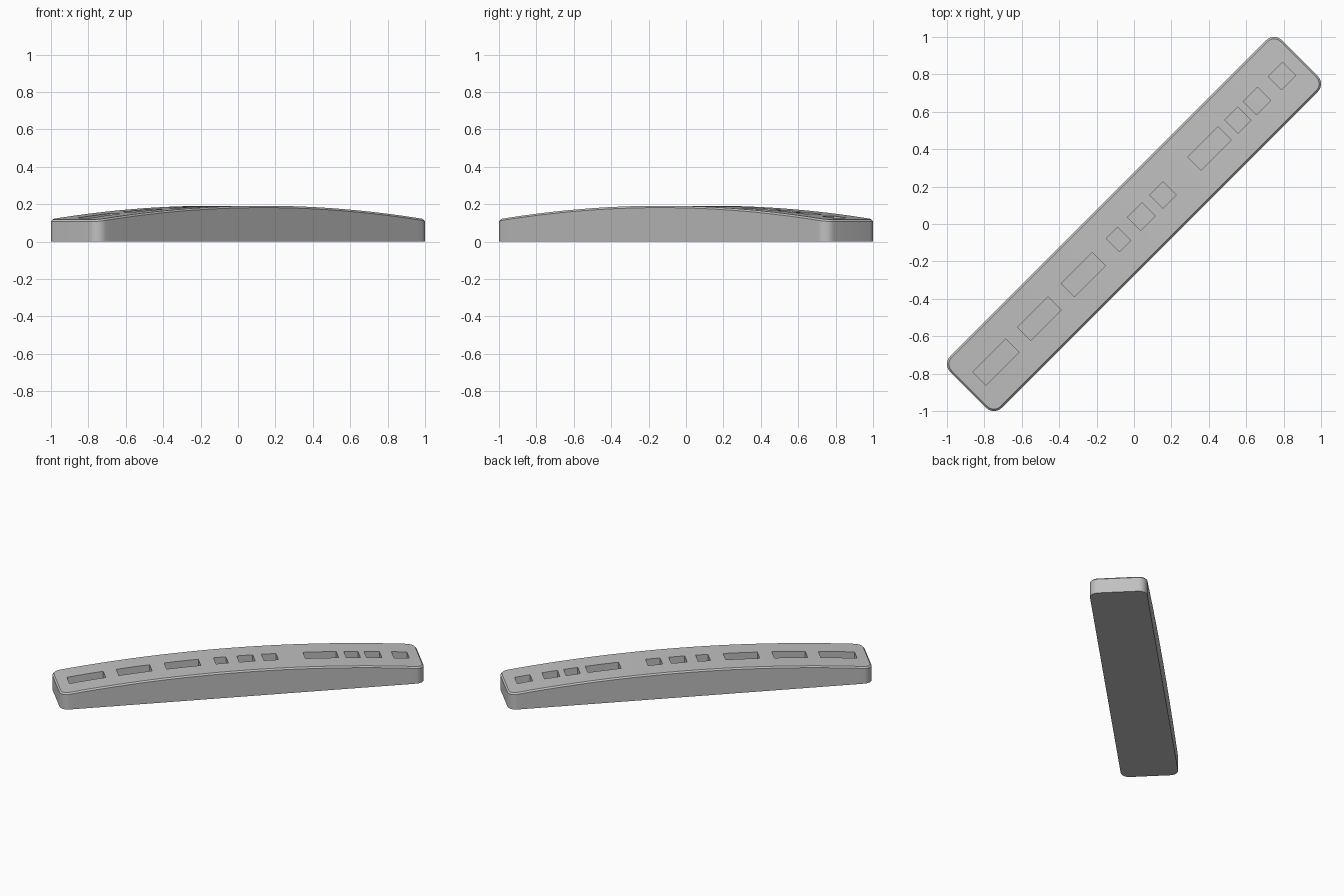
import bpy, bmesh, math

cube = bpy.data.objects.get("Cube")
if cube:
    bpy.data.objects.remove(cube, do_unlink=True)

HALF_LEN, HALF_WID, CORNER = 1.254, 0.195, 0.06
RIM, DEPTH, SLOT = 0.01, 0.06, 0.05
# start and end of each slot along the bar
SLOTS = [(-1.17, -0.92), (-0.83, -0.6), (-0.5, -0.265), (-0.16, -0.075),
         (0.0, 0.11), (0.17, 0.27), (0.456, 0.685), (0.737, 0.835),
         (0.877, 0.983), (1.066, 1.172)]


def arch(u):
    return 0.192 - 0.075 * (u / HALF_LEN) ** 2


def half_outline(inset):
    """One side of the rounded bar outline, end to end."""
    r = CORNER - inset
    cu, cv = HALF_LEN - CORNER, HALF_WID - CORNER
    arc = [(cu + r * math.cos(a), cv + r * math.sin(a))
           for a in (math.pi / 2 * i / 8 for i in range(9))]
    left = [(-u, v) for u, v in arc]
    mid = [(-cu + 2 * cu * i / 64, cv + r) for i in range(1, 64)]
    return left + mid + arc[::-1]


def make_object(name, bm, mat):
    bmesh.ops.recalc_face_normals(bm, faces=bm.faces)
    mesh = bpy.data.meshes.new(name)
    bm.to_mesh(mesh)
    bm.free()
    mesh.materials.append(mat)
    ob = bpy.data.objects.new(name, mesh)
    bpy.context.collection.objects.link(ob)
    ob.rotation_euler.z = math.pi / 4
    return ob


grey = bpy.data.materials.new("plain grey")
grey.use_nodes = True
grey.diffuse_color = (0.53, 0.53, 0.53, 1)
grey.node_tree.nodes["Principled BSDF"].inputs["Base Color"].default_value = grey.diffuse_color

# Arched bar with rounded corners and a chamfered top rim
bm = bmesh.new()
rings = []
for inset, height in ((0, lambda u: 0), (0, lambda u: arch(u) - RIM), (RIM, arch)):
    side = half_outline(inset)
    pts = side + [(u, -v) for u, v in reversed(side)]
    rings.append([bm.verts.new((u, v, height(u))) for u, v in pts])
n = len(rings[0])
for a, b in zip(rings, rings[1:]):
    for i in range(n):
        j = (i + 1) % n
        bm.faces.new((a[i], a[j], b[j], b[i]))
bm.faces.new(rings[0])
top = rings[-1]
for i in range(n // 2 - 1):
    bm.faces.new((top[i], top[i + 1], top[n - 2 - i], top[n - 1 - i]))
bar = make_object("arched_bar", bm, grey)

# Slot cutters with floors that follow the arch
bm = bmesh.new()
for start, end in SLOTS:
    steps = max(2, round((end - start) / 0.025))
    us = [start + (end - start) * i / steps for i in range(steps + 1)]
    profile = [(u, arch(u) - DEPTH) for u in us] + [(end, 0.3), (start, 0.3)]
    near, far = [[bm.verts.new((u, v, z)) for u, z in profile] for v in (-SLOT, SLOT)]
    bm.faces.new(near)
    bm.faces.new(far[::-1])
    for i in range(len(profile)):
        j = (i + 1) % len(profile)
        bm.faces.new((near[i], far[i], far[j], near[j]))
cutter = make_object("slot_cutter", bm, grey)
cutter.hide_render = True

cut = bar.modifiers.new("slots", 'BOOLEAN')
cut.operation = 'DIFFERENCE'
cut.solver = 'EXACT'
cut.object = cutter
bpy.ops.object.select_all(action='DESELECT')
bar.select_set(True)
bpy.context.view_layer.objects.active = bar
bpy.ops.object.modifier_apply(modifier=cut.name)
bpy.data.objects.remove(cutter, do_unlink=True)
bpy.ops.object.shade_smooth_by_angle(angle=math.radians(30))
